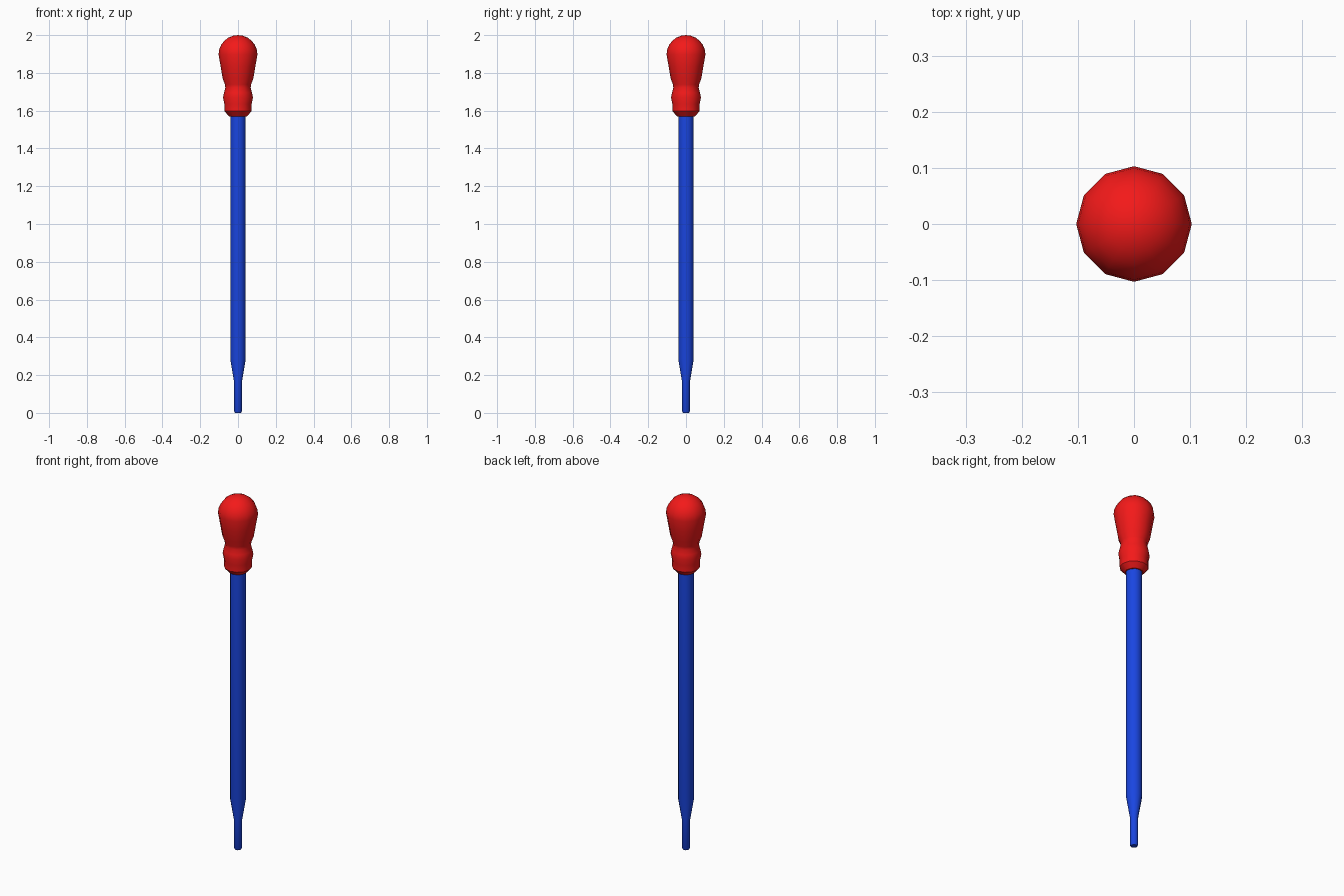
import bpy, bmesh, math

if "Cube" in bpy.data.objects:
    bpy.data.objects.remove(bpy.data.objects["Cube"])

SIDES = 12


def material(name, color):
    mat = bpy.data.materials.new(name)
    mat.diffuse_color = color
    mat.use_nodes = True
    mat.node_tree.nodes["Principled BSDF"].inputs["Base Color"].default_value = mat.diffuse_color
    return mat


def lathe(name, profile, mat, angle):
    """Revolve (radius, z) points about z; radius 0 closes to a pole."""
    bm = bmesh.new()
    rings = []
    for r, z in profile:
        if r == 0:
            rings.append([bm.verts.new((0, 0, z))] * SIDES)
        else:
            rings.append([bm.verts.new((r * math.cos(math.tau * i / SIDES),
                                        r * math.sin(math.tau * i / SIDES), z))
                          for i in range(SIDES)])
    for a, b in zip(rings, rings[1:]):
        for i in range(SIDES):
            j = (i + 1) % SIDES
            bm.faces.new(list(dict.fromkeys((a[i], a[j], b[j], b[i]))))
    bmesh.ops.recalc_face_normals(bm, faces=bm.faces)
    mesh = bpy.data.meshes.new(name)
    bm.to_mesh(mesh)
    bm.free()
    obj = bpy.data.objects.new(name, mesh)
    bpy.context.collection.objects.link(obj)
    mesh.materials.append(mat)
    bpy.ops.object.select_all(action='DESELECT')
    obj.select_set(True)
    bpy.context.view_layer.objects.active = obj
    bpy.ops.object.shade_smooth_by_angle(angle=math.radians(angle))
    return obj


red = material("red_rubber", (0.9, 0.01, 0.01, 1))
blue = material("blue_glass", (0.01, 0.06, 0.75, 1))

# Tube with tapered tip, running up into the bulb
lathe("tube", [(0, 0), (0.016, 0), (0.021, 0.008), (0.021, 0.165),
               (0.041, 0.285), (0.041, 1.62), (0, 1.62)], blue, 35)

# Squeeze bulb: chamfered collar, waist, flared body and rounded dome
body = [(0, 1.57), (0.047, 1.57), (0.072, 1.597), (0.072, 1.635),
        (0.079, 1.67), (0.074, 1.695), (0.067, 1.722), (0.069, 1.738),
        (0.081, 1.77), (0.092, 1.835)]
dome = [(0.103 * math.cos(math.radians(a)), 1.897 + 0.103 * math.sin(math.radians(a)))
        for a in (0, 15, 30, 45, 60, 75)]
lathe("bulb", body + dome + [(0, 2.0)], red, 40)
